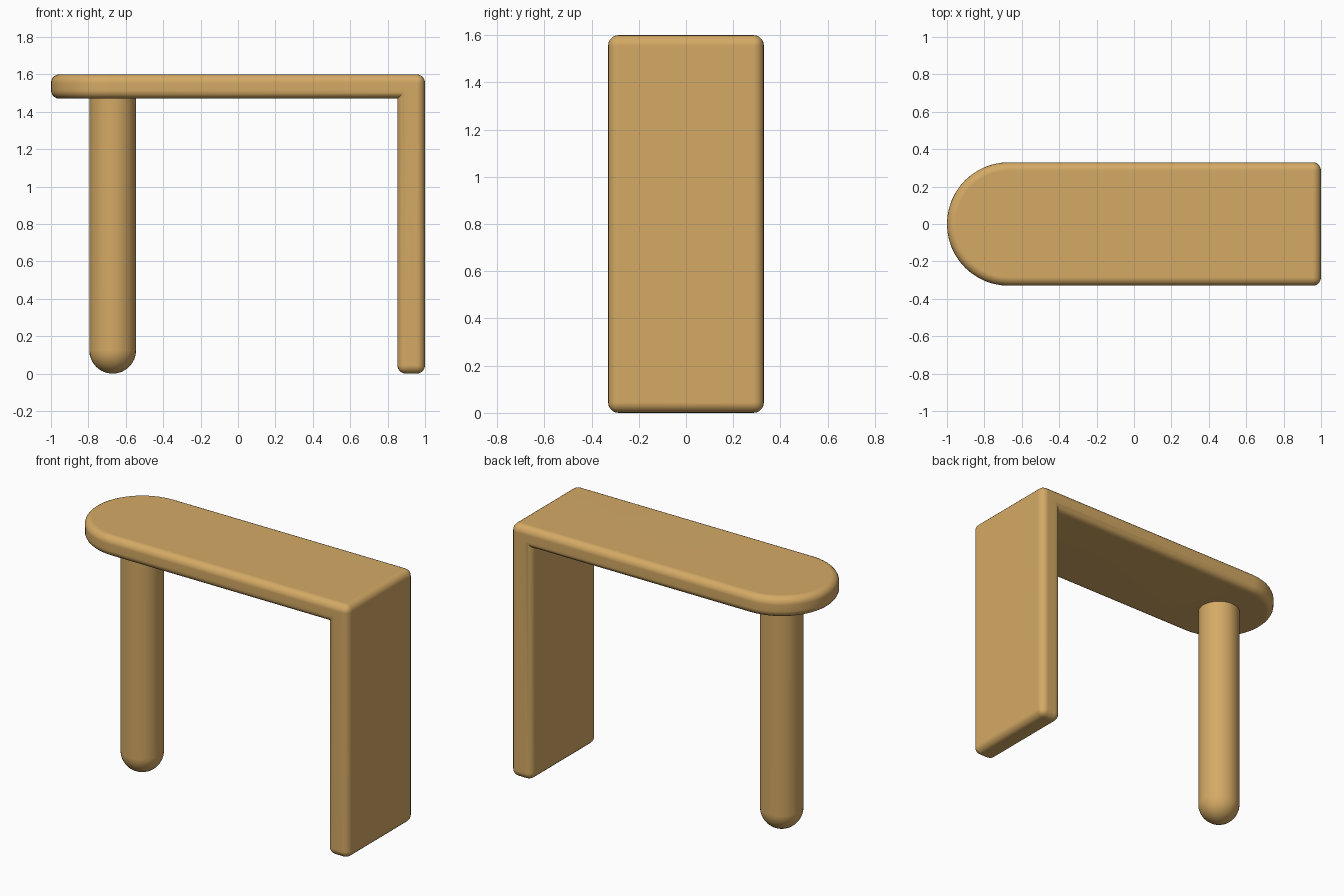
import bpy, bmesh, math
from mathutils import Vector

if "Cube" in bpy.data.objects:
    bpy.data.objects.remove(bpy.data.objects["Cube"])

HALF_W = 0.33      # half depth of top and panel
TOP, UNDER = 1.6, 1.47
PANEL_X = 0.852    # inner face of the side panel
LEG_X, LEG_R = -0.67, 0.125

wood = bpy.data.materials.new("light_wood")
wood.diffuse_color = (0.66, 0.40, 0.13, 1)
wood.use_nodes = True
wood.node_tree.nodes["Principled BSDF"].inputs["Base Color"].default_value = wood.diffuse_color


def finish(name, bm):
    bmesh.ops.recalc_face_normals(bm, faces=bm.faces[:])
    mesh = bpy.data.meshes.new(name)
    bm.to_mesh(mesh)
    bm.free()
    mesh.materials.append(wood)
    ob = bpy.data.objects.new(name, mesh)
    bpy.context.collection.objects.link(ob)
    bpy.ops.object.select_all(action='DESELECT')
    ob.select_set(True)
    bpy.context.view_layer.objects.active = ob
    bpy.ops.object.shade_smooth_by_angle(angle=math.radians(35))
    weighted = ob.modifiers.new("flat_panels", 'WEIGHTED_NORMAL')
    weighted.keep_sharp = True
    return ob


# Top with one round end, folding down into the side panel
bm = bmesh.new()
n = 24
arc = []
for i in range(n + 1):
    a = math.pi / 2 + math.pi * i / n
    arc.append((-1 + HALF_W + HALF_W * math.cos(a), HALF_W * math.sin(a)))
low = [bm.verts.new((x, y, UNDER)) for x, y in arc]
high = [bm.verts.new((x, y, TOP)) for x, y in arc]


def pair(x, z):
    return [bm.verts.new((x, s * HALF_W, z)) for s in (-1, 1)]


knee, foot_in = pair(PANEL_X, UNDER), pair(PANEL_X, 0)
foot_out, corner = pair(1, 0), pair(1, TOP)
bm.faces.new(high + corner)                 # upper face
bm.faces.new(low + knee)                    # underside
for j in range(n):                          # round end
    bm.faces.new((low[j], low[j + 1], high[j + 1], high[j]))
for s, end in ((0, -1), (1, 0)):            # front and back L shapes
    bm.faces.new((low[end], knee[s], foot_in[s], foot_out[s], corner[s], high[end]))
for a, b in ((knee, foot_in), (foot_in, foot_out), (foot_out, corner)):
    bm.faces.new((a[0], a[1], b[1], b[0]))  # panel inside, base, outside
bmesh.ops.recalc_face_normals(bm, faces=bm.faces[:])
bm.normal_update()
outer = [e for e in bm.edges if e.calc_face_angle_signed(0) > math.radians(30)]
bmesh.ops.bevel(bm, geom=outer, offset=0.045, offset_type='OFFSET', segments=5,
                profile=0.5, affect='EDGES', clamp_overlap=False, loop_slide=True)
finish("top_and_side_panel", bm)

# Round leg: a half sphere whose rim is drawn up into the top
bm = bmesh.new()
bmesh.ops.create_uvsphere(bm, u_segments=32, v_segments=16, radius=LEG_R)
bmesh.ops.delete(bm, geom=[v for v in bm.verts if v.co.z > 0.001], context='VERTS')
rim = [e for e in bm.edges if e.is_boundary]
up = bmesh.ops.extrude_edge_only(bm, edges=rim)
for v in (g for g in up["geom"] if isinstance(g, bmesh.types.BMVert)):
    v.co.z = UNDER + 0.02 - LEG_R
bmesh.ops.holes_fill(bm, edges=[e for e in bm.edges if e.is_boundary])
bmesh.ops.translate(bm, vec=Vector((LEG_X, 0, LEG_R)), verts=bm.verts[:])
finish("round_leg", bm)
